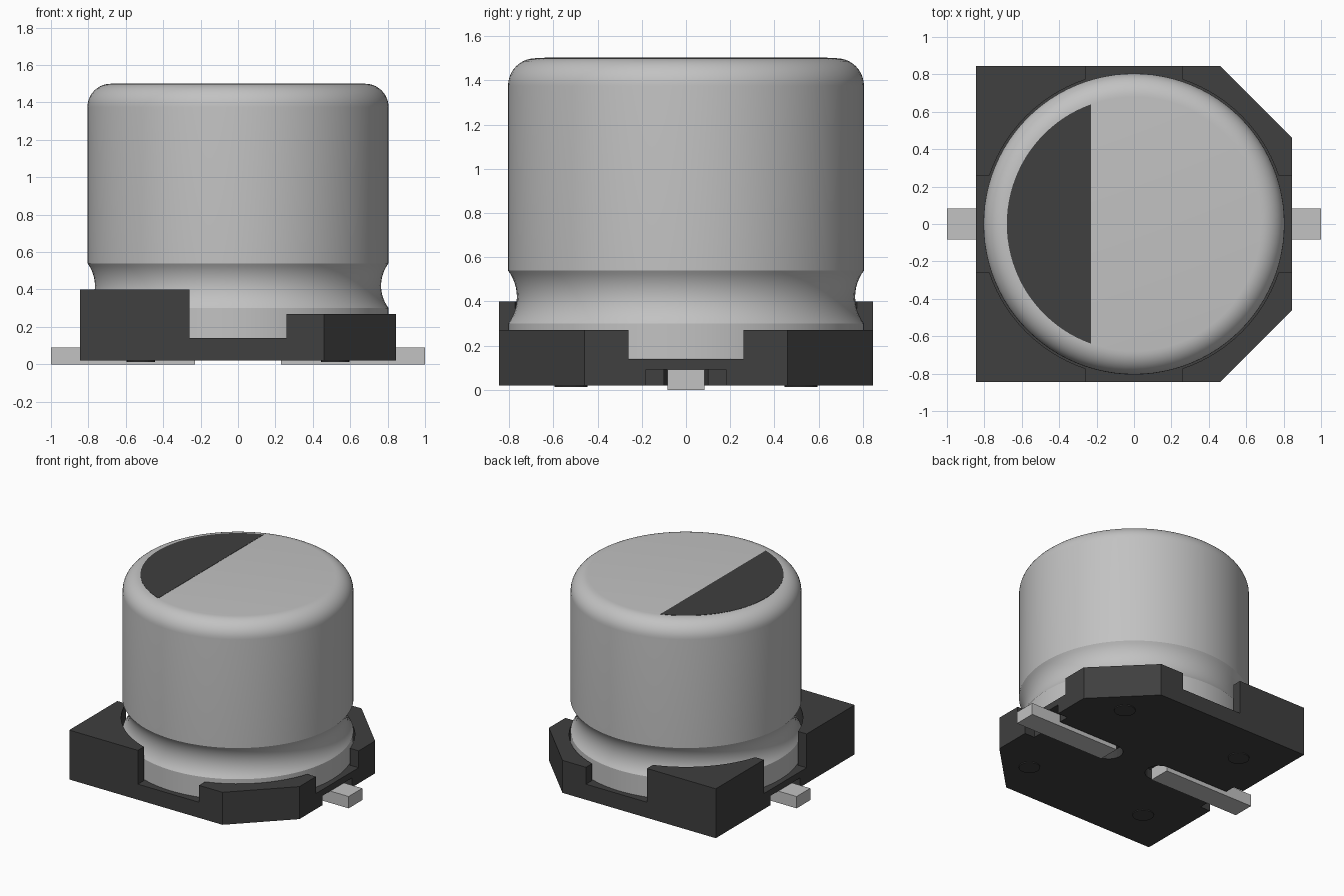
import bpy, bmesh, math

if "Cube" in bpy.data.objects:
    bpy.data.objects.remove(bpy.data.objects["Cube"], do_unlink=True)


def material(name, value, metallic=0.0):
    m = bpy.data.materials.new(name)
    m.use_nodes = True
    col = (value, value, value, 1)
    m.diffuse_color = col
    m.node_tree.nodes["Principled BSDF"].inputs["Base Color"].default_value = col
    return m


SILVER = material("silver grey", 0.54)
BLACK = material("charcoal", 0.05)


def finish(name, bm, mat):
    bmesh.ops.recalc_face_normals(bm, faces=bm.faces)
    me = bpy.data.meshes.new(name)
    bm.to_mesh(me)
    bm.free()
    ob = bpy.data.objects.new(name, me)
    bpy.context.collection.objects.link(ob)
    me.materials.append(mat)
    return ob


def prism(name, outline, z0, z1, mat):
    """Extrude a flat outline from z0 up to z1."""
    bm = bmesh.new()
    face = bm.faces.new([bm.verts.new((x, y, z0)) for x, y in outline])
    ext = bmesh.ops.extrude_face_region(bm, geom=[face])["geom"]
    bmesh.ops.translate(bm, vec=(0, 0, z1 - z0),
                        verts=[g for g in ext if isinstance(g, bmesh.types.BMVert)])
    return finish(name, bm, mat)


def rect(x0, x1, y0, y1):
    return [(x0, y0), (x1, y0), (x1, y1), (x0, y1)]


def circle(x, y, r, n):
    return [(x + r * math.cos(2 * math.pi * i / n),
             y + r * math.sin(2 * math.pi * i / n)) for i in range(n)]


def cut(ob, outline, z0, z1):
    """Subtract a prism and discard the cutter."""
    cutter = prism("cutter", outline, z0, z1, BLACK)
    cutter.hide_render = True
    mod = ob.modifiers.new("cut", 'BOOLEAN')
    mod.operation = 'DIFFERENCE'
    mod.solver = 'EXACT'
    mod.object = cutter
    bpy.context.view_layer.objects.active = ob
    bpy.ops.object.modifier_apply(modifier=mod.name)
    bpy.data.objects.remove(cutter, do_unlink=True)


# Base: square block with two cut corners
E, C, G = 0.845, 0.46, 0.26
base = prism("base", [(-E, -E), (C, -E), (E, -C), (E, C), (C, E), (-E, E)],
             0.02, 0.40, BLACK)
cut(base, rect(0, 1.2, -1.2, 1.2), 0.27, 0.6)       # lower walls on the +x side
cut(base, circle(0, 0, 0.815, 96), 0.14, 0.6)       # round pocket for the can
cut(base, rect(-G, G, -1.2, 1.2), 0.14, 0.6)        # gaps front and back
cut(base, rect(-1.2, 1.2, -G, G), 0.14, 0.6)        # gaps at the sides

# Lead slots in the underside, leads and small feet
for s, side in ((1, "left"), (-1, "right")):
    a = [math.radians(90 + 180 * i / 12) for i in range(13)]
    slot = [(0.23 + 0.1 * math.cos(t), 0.1 * math.sin(t)) for t in a]
    slot += [(0.76, -0.1), (0.76, -0.18), (1.0, -0.18),
             (1.0, 0.18), (0.76, 0.18), (0.76, 0.1)]
    cut(base, [(s * x, y) for x, y in slot], -0.1, 0.092)
    x0, x1 = sorted((s * 0.23, s * 1.0))
    prism(side + "_lead", rect(x0, x1, -0.083, 0.083), 0.0, 0.091, SILVER)
    for t, end in ((-1, "front"), (1, "back")):
        prism(f"{end}_{side}_foot", circle(s * 0.52, t * 0.52, 0.075, 24),
              0.013, 0.021, BLACK)

# Can: turned profile with a crimped waist and rounded shoulder
R, Z, F = 0.805, 1.50, 0.125
profile = [(0, 0.141), (R, 0.141)]
for i in range(13):
    t = math.asin(0.6) * (i / 6 - 1)
    profile.append((0.965 - 0.2 * math.cos(t), 0.42 + 0.2 * math.sin(t)))
for i in range(11):
    t = math.pi / 2 * i / 10
    profile.append((R - F + F * math.cos(t), Z - F + F * math.sin(t)))
profile.append((0, Z))
bm = bmesh.new()
verts = [bm.verts.new((r, 0, z)) for r, z in profile]
edges = [bm.edges.new(p) for p in zip(verts, verts[1:])]
bmesh.ops.spin(bm, geom=verts + edges, cent=(0, 0, 0), axis=(0, 0, 1),
               angle=2 * math.pi, steps=96)
bmesh.ops.remove_doubles(bm, verts=bm.verts, dist=1e-4)
can = finish("can", bm, SILVER)
bpy.ops.object.select_all(action='DESELECT')
can.select_set(True)
bpy.context.view_layer.objects.active = can
bpy.ops.object.shade_smooth_by_angle(angle=math.radians(25))

# Dark polarity mark: circular segment on the top
r, x = 0.68, -0.23
a0 = math.acos(x / r)
arc = [a0 + (2 * math.pi - 2 * a0) * i / 40 for i in range(41)]
prism("polarity_mark", [(r * math.cos(t), r * math.sin(t)) for t in arc],
      Z - 0.002, Z + 0.002, BLACK)
